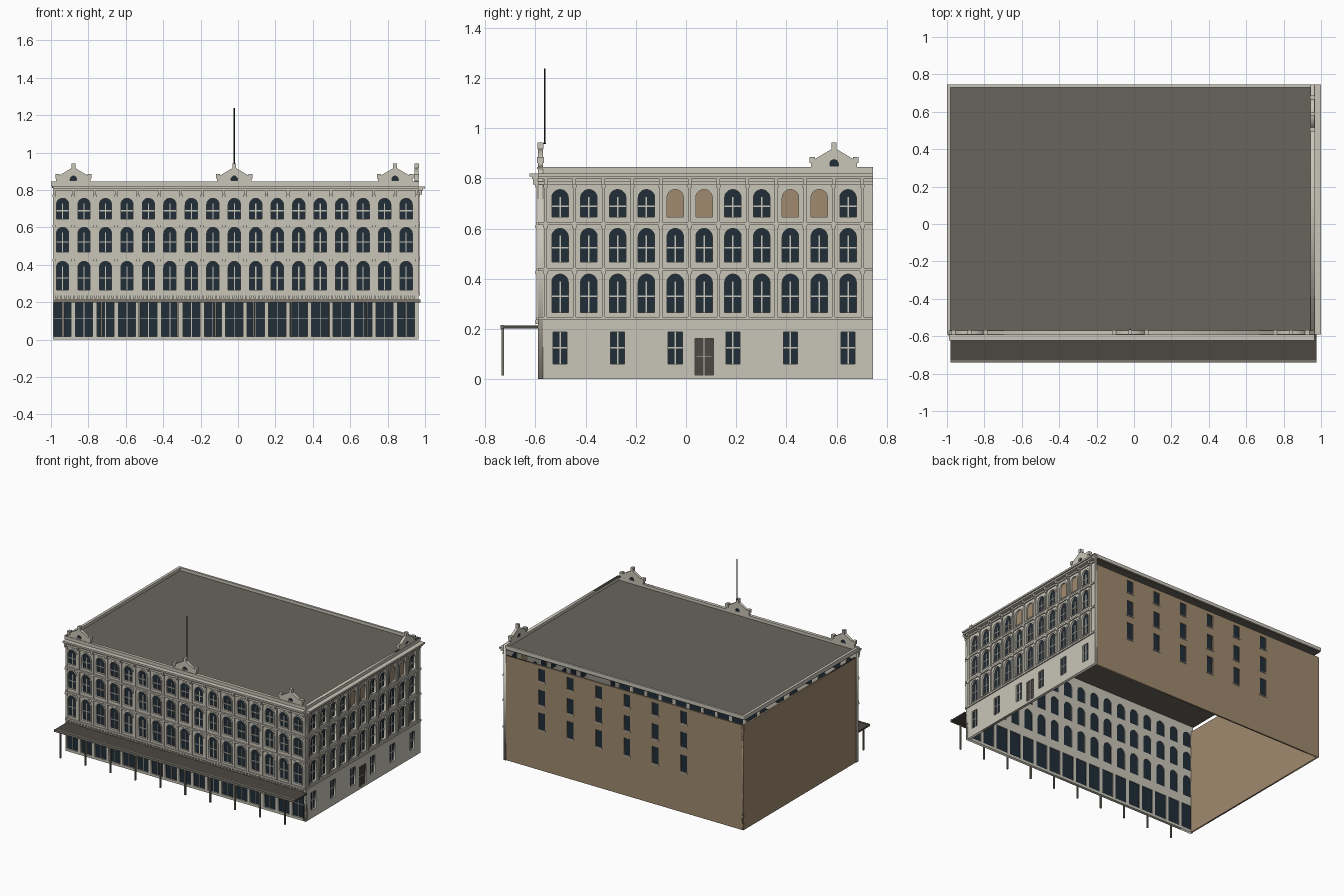
import bpy, bmesh, math
from mathutils import Matrix, Vector

if "Cube" in bpy.data.objects:
    bpy.data.objects.remove(bpy.data.objects["Cube"], do_unlink=True)


def material(name, r, g, b):
    lin = [((c / 255 + 0.055) / 1.055) ** 2.4 for c in (r, g, b)] + [1]
    m = bpy.data.materials.new(name)
    m.use_nodes = True
    m.diffuse_color = lin
    m.node_tree.nodes["Principled BSDF"].inputs["Base Color"].default_value = lin
    return m


STONE = material("pale stone", 201, 197, 184)
TAN = material("tan brick", 160, 138, 112)
ROOF = material("roof grey", 104, 101, 92)
BROWN = material("dark brown", 76, 71, 65)
GLASS = material("dark glass", 33, 45, 56)
METAL = material("grey metal", 125, 121, 110)
POLE = material("dark pole", 45, 45, 45)


def frame(u, w, origin):
    """Wall frame: u along the wall, z up, w outward."""
    m = Matrix((u, (0, 0, 1), w)).transposed().to_4x4()
    m.translation = Vector(origin)
    return m


X1, Y0, X0, Y1 = 0.965, -0.59, -0.985, 0.74
WORLD = Matrix.Identity(4)
FRONT = frame((1, 0, 0), (0, -1, 0), (0, Y0, 0))
RIGHT = frame((0, 1, 0), (1, 0, 0), (X1, 0, 0))
BACK = frame((-1, 0, 0), (0, 1, 0), (0, Y1, 0))
LEFT = frame((0, -1, 0), (-1, 0, 0), (X0, 0, 0))


def add_object(name, mesh, mat):
    mesh.materials.clear()
    mesh.materials.append(mat)
    ob = bpy.data.objects.new(name, mesh)
    bpy.context.collection.objects.link(ob)
    return ob


def plate(name, outlines, w0, w1, mat, m):
    """Flat plate from closed outlines; nested outlines become holes."""
    cu = bpy.data.curves.new(name, "CURVE")
    cu.dimensions, cu.fill_mode, cu.extrude = "2D", "BOTH", (w1 - w0) / 2
    for pts in outlines:
        s = cu.splines.new("POLY")
        s.points.add(len(pts) - 1)
        for p, (a, b) in zip(s.points, pts):
            p.co = (a, b, 0, 1)
        s.use_cyclic_u = True
    tmp = bpy.data.objects.new(name + "_outline", cu)
    bpy.context.collection.objects.link(tmp)
    dg = bpy.context.evaluated_depsgraph_get()
    mesh = bpy.data.meshes.new_from_object(tmp.evaluated_get(dg))
    bpy.data.objects.remove(tmp, do_unlink=True)
    mesh.transform(m @ Matrix.Translation((0, 0, (w0 + w1) / 2)))
    return add_object(name, mesh, mat)


def boxes(name, spans, mat, m=WORLD):
    """Boxes given as (min, max) triples along the frame's axes."""
    bm = bmesh.new()
    for a0, a1, b0, b1, c0, c1 in spans:
        t = Matrix.Translation(((a0 + a1) / 2, (b0 + b1) / 2, (c0 + c1) / 2))
        bmesh.ops.create_cube(bm, size=1, matrix=m @ t @ Matrix.Diagonal((a1 - a0, b1 - b0, c1 - c0, 1)))
    mesh = bpy.data.meshes.new(name)
    bm.to_mesh(mesh)
    bm.free()
    return add_object(name, mesh, mat)


def rect(u0, u1, z0, z1):
    return [(u0, z0), (u1, z0), (u1, z1), (u0, z1)]


def arch(u, half, z0, z1):
    arc = [math.pi * i / 10 for i in range(11)]
    return [(u - half, z0), (u + half, z0)] + \
        [(u + half * math.cos(a), z1 - half + half * math.sin(a)) for a in arc]


ROWS = [(0.265, 0.42), (0.468, 0.602), (0.646, 0.757)]
BANDS = [0.235, 0.431, 0.614, 0.776]
HALF, BAY, TOP = 0.034, 0.1148, 0.845


def facade(side, m, u0, u1, columns, openings, opening_glass, blocked, pediments):
    """Stone street wall with arched windows, pilasters, cornice and pediments."""
    glass, infill, rings, bars, trim = list(opening_glass), [], [], [], []
    holes = list(openings)
    for r, (z0, z1) in enumerate(ROWS):
        for i, u in enumerate(columns):
            a = arch(u, HALF, z0, z1)
            holes.append(a)
            (infill if (r, i) in blocked else glass).append(a)
            rings += [arch(u, HALF + 0.009, z0 - 0.007, z1 + 0.009), arch(u, HALF - 0.001, z0, z1 - 0.001)]
            if (r, i) in blocked:
                continue
            mid = (z0 + z1) / 2 - 0.012
            bars += [(u - 0.003, u + 0.003, z0, z1 - 0.03, -0.012, -0.006),
                     (u - HALF, u + HALF, mid - 0.003, mid + 0.003, -0.012, -0.006)]
    # pilasters at bay edges with caps, and a bracket under the cornice
    for i in range(len(columns) + 1):
        u = min(max(columns[0] + (i - 0.5) * BAY, u0 + 0.008), u1 - 0.008)
        for lo, hi in zip(BANDS, BANDS[1:]):
            trim += [(u - 0.006, u + 0.006, lo, hi, 0, 0.006),
                     (u - 0.009, u + 0.009, hi - 0.012, hi, 0, 0.009)]
        trim.append((u - 0.007, u + 0.007, 0.776, 0.8, 0, 0.02))
    # string courses, stepped cornice and parapet lip
    trim += [(u0, u1, z, z + 0.012, 0, 0.008) for z in BANDS]
    trim += [(u0, u1, 0.797, 0.808, 0, 0.024), (u0, u1, 0.808, 0.82, 0, 0.034),
             (u0, u1, 0.838, TOP, 0, 0.004)]
    # gables on the parapet
    for p in pediments:
        win = arch(p, 0.017, 0.85, 0.875)
        gable = [(p - 0.092, TOP), (p + 0.092, TOP), (p + 0.092, 0.868), (p, 0.923), (p - 0.092, 0.868)]
        plate(side + "_pediment", [gable, win], -0.02, 0, STONE, m)
        glass.append(win)
        trim += [(p + s - 0.011, p + s + 0.011, 0.862, 0.886, -0.024, 0.004) for s in (-0.086, 0.086)]
        trim.append((p - 0.01, p + 0.01, 0.917, 0.943, -0.022, 0.002))
    plate(side + "_wall", [rect(u0, u1, 0, TOP)] + holes, -0.02, 0, STONE, m)
    plate(side + "_window_glass", glass, -0.016, -0.011, GLASS, m)
    plate(side + "_window_surrounds", rings, 0, 0.004, STONE, m)
    if infill:
        plate(side + "_blocked_windows", infill, -0.016, -0.008, TAN, m)
    boxes(side + "_window_bars", bars, STONE, m)
    boxes(side + "_trim", trim, STONE, m)


# Front with a row of shop windows
front_cols = [-0.938 + BAY * i for i in range(17)]
shops = [rect(u - 0.046, u + 0.046, 0.018, 0.2) for u in front_cols]
facade("front", FRONT, -0.99, X1, front_cols, shops, shops, [], (-0.88, -0.02, 0.84))
shop_bars = []
for u in front_cols:
    shop_bars += [(u - 0.002, u + 0.002, 0.018, 0.2, -0.012, -0.006),
                  (u - 0.046, u + 0.046, 0.112, 0.116, -0.012, -0.006)]
boxes("shop_window_bars", shop_bars, STONE, FRONT)
boxes("front_dentils", [(-0.975 + 0.023 * i, -0.963 + 0.023 * i, 0.219, 0.235, 0, 0.01)
                        for i in range(84)], STONE, FRONT)

# Right side with six plain windows and a door at street level
right_cols = [-0.502 + BAY * i for i in range(11)]
low = [rect(u - 0.028, u + 0.028, 0.06, 0.188) for u in right_cols[::2]]
d = right_cols[5]
door = rect(d - 0.037, d + 0.037, 0.016, 0.163)
facade("right", RIGHT, Y0, 0.745, right_cols, low + [door], low,
       [(2, 4), (2, 5), (2, 8), (2, 9)], (0.59,))
plate("side_door", [door], -0.014, -0.006, BROWN, RIGHT)
low_bars = [(d - 0.002, d + 0.002, 0.016, 0.163, -0.006, -0.002),
            (d - 0.03, d + 0.03, 0.088, 0.091, -0.006, -0.002)]
for u in right_cols[::2]:
    low_bars += [(u - 0.003, u + 0.003, 0.06, 0.188, -0.012, -0.006),
                 (u - 0.028, u + 0.028, 0.122, 0.128, -0.012, -0.006)]
boxes("side_low_window_bars", low_bars, STONE, RIGHT)

# Plain brick back and left walls, stopping short of the roof
back_wins, back_bars = [], []
for u in [-0.655 + 0.231 * i for i in range(6)]:
    for z, h in ((0.36, 0.062), (0.535, 0.055), (0.7, 0.045)):
        back_wins.append(rect(u - 0.026, u + 0.026, z - h, z + h))
        back_bars.append((u - 0.03, u + 0.03, z - h - 0.007, z - h, 0, 0.006))
plate("back_wall", [rect(-0.945, -X0, 0, 0.77)] + back_wins, -0.012, 0, TAN, BACK)
plate("back_window_glass", back_wins, -0.011, -0.006, GLASS, BACK)
boxes("back_window_sills", back_bars, STONE, BACK)
plate("left_wall", [rect(-Y1, 0.57, 0, 0.77)], -0.012, 0, TAN, LEFT)

# Roof deck and low rim
boxes("roof_deck", [(-0.995, 0.946, -0.572, 0.742, 0.812, 0.824)], ROOF)
boxes("roof_rim", [(-1, -0.98, Y0, 0.745, 0.82, TOP),
                   (-1, 0.946, 0.73, 0.745, 0.82, TOP)], STONE)

# Street canopy on slim posts
boxes("canopy_deck", [(-0.98, 0.975, -0.73, Y0, 0.202, 0.213)], BROWN)
boxes("canopy_edge", [(-0.98, 0.975, -0.74, -0.727, 0.2, 0.216)], METAL)
boxes("canopy_posts", [(x - 0.005, x + 0.005, -0.735, -0.725, 0.015, 0.203)
                       for x in [-0.933 + 0.203 * i for i in range(10)]], METAL)

# Flagpole behind the middle pediment
bm = bmesh.new()
bmesh.ops.create_cone(bm, cap_ends=True, segments=8, radius1=0.004, radius2=0.003, depth=0.3,
                      matrix=Matrix.Translation((-0.02, -0.563, 1.088)))
pole = bpy.data.meshes.new("flagpole")
bm.to_mesh(pole)
bm.free()
add_object("flagpole", pole, POLE)
